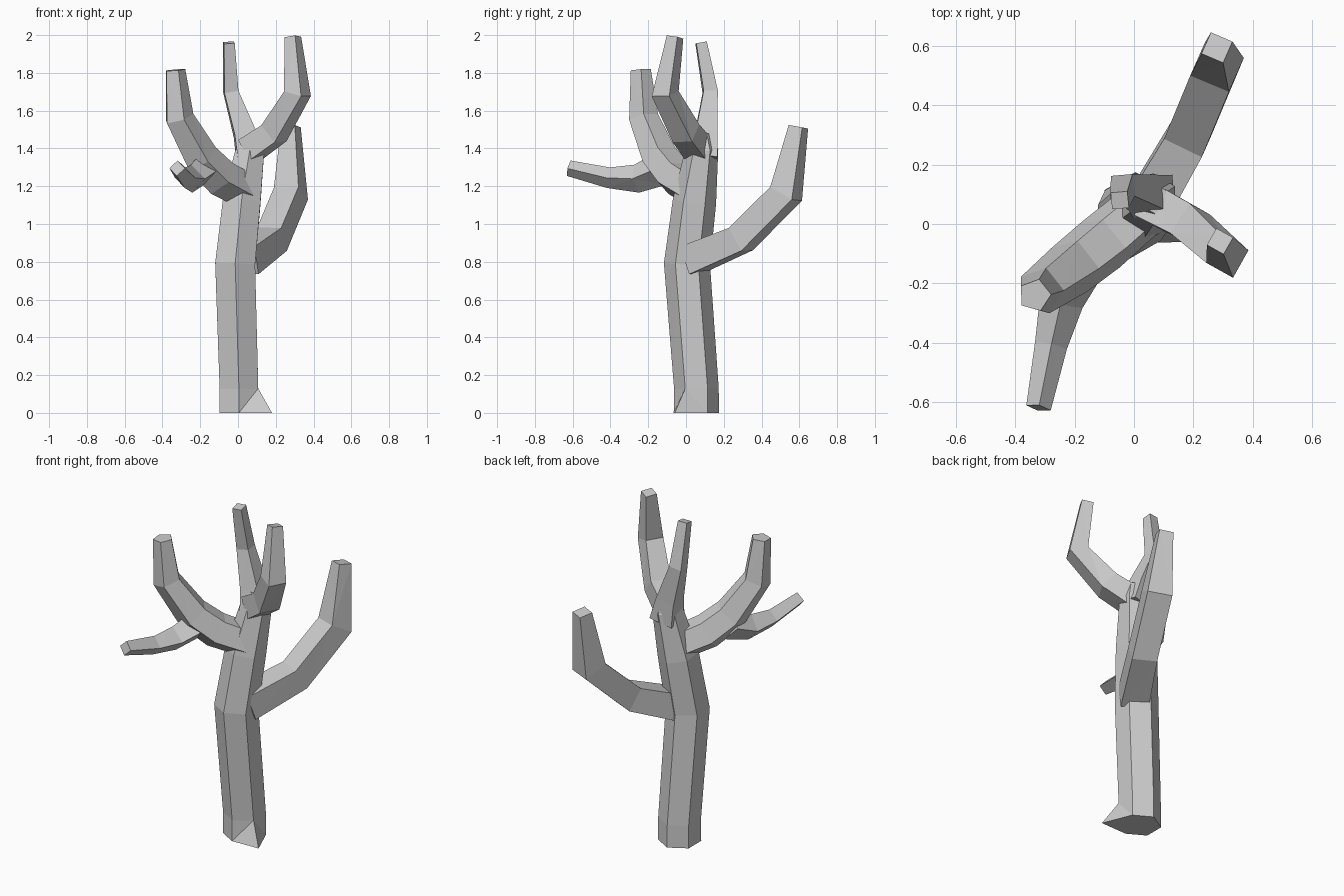
import bpy
import bmesh
from math import cos, sin, radians, tau
from mathutils import Vector

cube = bpy.data.objects.get("Cube")
if cube:
    bpy.data.objects.remove(cube, do_unlink=True)

# One plain grey material
GREY = (0.6, 0.6, 0.6, 1)
bark = bpy.data.materials.new("grey_bark")
bark.use_nodes = True
bark.diffuse_color = GREY
bark.node_tree.nodes["Principled BSDF"].inputs["Base Color"].default_value = GREY
bark.node_tree.nodes["Principled BSDF"].inputs["Roughness"].default_value = 0.9


def limb(name, path, sides=4, roll=45, heading=None, flare=None):
    """Flat-sided tapering tube through (x, y, z, radius) stations."""
    centres = [Vector(p[:3]) for p in path]
    steps = [(b - a).normalized() for a, b in zip(centres, centres[1:])]
    heading = Vector(heading) if heading else centres[-1] - centres[0]
    across = heading.cross(Vector((0, 0, 1))).normalized()
    bm = bmesh.new()
    rings = []
    for i, (centre, station) in enumerate(zip(centres, path)):
        # Mitre each ring between its neighbouring segments
        along = (steps[max(i - 1, 0)] + steps[min(i, len(steps) - 1)]).normalized()
        u = (across - along * across.dot(along)).normalized()
        v = along.cross(u)
        angles = [radians(roll) + tau * k / sides for k in range(sides)]
        rings.append([bm.verts.new(centre + station[3] * (u * cos(a) + v * sin(a)))
                      for a in angles])
    if flare:
        rings[0][0].co = flare
    for low, high in zip(rings, rings[1:]):
        for k in range(sides):
            n = (k + 1) % sides
            bm.faces.new((low[k], low[n], high[n], high[k]))
    bm.faces.new(rings[0][::-1])
    bm.faces.new(rings[-1])
    # Triangular facets
    bmesh.ops.triangulate(bm, faces=bm.faces[:])
    bmesh.ops.recalc_face_normals(bm, faces=bm.faces[:])
    mesh = bpy.data.meshes.new(name)
    bm.to_mesh(mesh)
    bm.free()
    mesh.materials.append(bark)
    obj = bpy.data.objects.new(name, mesh)
    bpy.context.collection.objects.link(obj)
    return obj


# Trunk with one root spur
limb("trunk", [(0.005, 0.055, 0, 0.12), (0.005, 0.055, 0.13, 0.118),
               (-0.015, 0.005, 0.79, 0.122), (0.02, 0.045, 1.12, 0.115),
               (0.065, 0.085, 1.4, 0.086), (0.07, 0.085, 1.48, 0.05)],
     sides=6, roll=-30, heading=(0, 1, 0), flare=(0.18, -0.06, 0))

# Long low branch reaching backwards
limb("back_branch", [(0.03, 0.03, 0.81, 0.11), (0.18, 0.29, 0.92, 0.1),
                     (0.28, 0.53, 1.16, 0.1), (0.28, 0.595, 1.515, 0.056)])

# Heavy right branch and its forward fork
limb("right_branch", [(0.03, 0.05, 1.18, 0.1), (-0.1, -0.06, 1.25, 0.105),
                      (-0.2, -0.14, 1.35, 0.1), (-0.315, -0.225, 1.56, 0.082),
                      (-0.335, -0.24, 1.815, 0.056)], sides=5, roll=90)
limb("right_front_fork", [(-0.19, -0.14, 1.29, 0.09), (-0.245, -0.26, 1.24, 0.075),
                          (-0.28, -0.41, 1.245, 0.055), (-0.322, -0.62, 1.295, 0.042)],
     roll=0)

# Two crown branches
limb("left_crown_branch", [(0.06, 0.07, 1.39, 0.09), (0.19, 0.0, 1.48, 0.085),
                           (0.315, -0.11, 1.69, 0.075), (0.29, -0.058, 1.99, 0.046)])
limb("right_crown_branch", [(0.065, 0.09, 1.35, 0.1), (0.035, 0.105, 1.48, 0.08),
                            (-0.038, 0.128, 1.7, 0.053), (-0.048, 0.08, 1.96, 0.04)])
